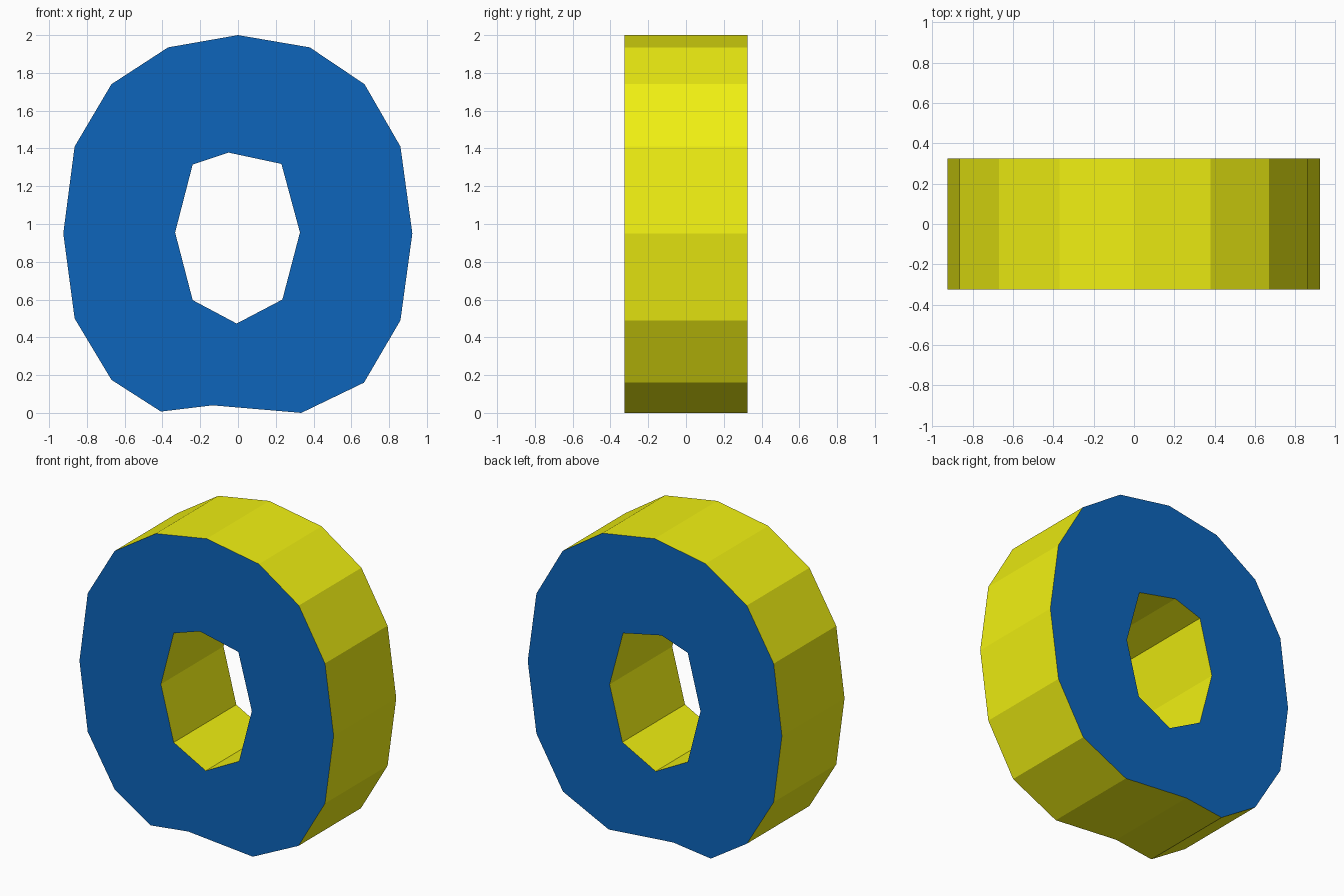
import bpy, bmesh
from mathutils import Vector

if "Cube" in bpy.data.objects:
    bpy.data.objects.remove(bpy.data.objects["Cube"])

HALF_DEPTH = 0.325

# Front outlines as (x, z), clockwise from the top
OUTER = [(0, 2), (0.38, 1.935), (0.67, 1.74), (0.86, 1.41), (0.923, 0.95),
         (0.86, 0.49), (0.667, 0.16), (0.335, 0), (-0.135, 0.04), (-0.408, 0.007),
         (-0.67, 0.175), (-0.865, 0.50), (-0.925, 0.95), (-0.865, 1.41),
         (-0.67, 1.74), (-0.37, 1.935)]
HOLE = [(-0.05, 1.378), (0.23, 1.318), (0.328, 0.955), (0.235, 0.60),
        (-0.007, 0.473), (-0.24, 0.597), (-0.333, 0.955), (-0.24, 1.315)]


def material(name, color):
    mat = bpy.data.materials.new(name)
    mat.diffuse_color = (*color, 1)
    mat.use_nodes = True
    mat.node_tree.nodes["Principled BSDF"].inputs["Base Color"].default_value = mat.diffuse_color
    return mat


def add_loop(bm, points):
    verts = [bm.verts.new((x, -HALF_DEPTH, z)) for x, z in points]
    return [bm.edges.new((v, verts[(i + 1) % len(verts)])) for i, v in enumerate(verts)]


# Ring: fill between the two outlines, then extrude front to back
bm = bmesh.new()
edges = add_loop(bm, OUTER) + add_loop(bm, HOLE)
bmesh.ops.triangle_fill(bm, edges=edges, use_beauty=True, normal=Vector((0, -1, 0)))
result = bmesh.ops.extrude_face_region(bm, geom=bm.faces[:], use_keep_orig=True)
back = [g for g in result["geom"] if isinstance(g, bmesh.types.BMVert)]
bmesh.ops.translate(bm, verts=back, vec=(0, 2 * HALF_DEPTH, 0))
bmesh.ops.recalc_face_normals(bm, faces=bm.faces[:])

# Blue front and back, yellow rim and hole walls
for face in bm.faces:
    face.material_index = 0 if abs(face.normal.y) > 0.5 else 1

mesh = bpy.data.meshes.new("ring")
bm.to_mesh(mesh)
bm.free()
mesh.materials.append(material("blue_face", (0.004, 0.13, 0.5)))
mesh.materials.append(material("yellow_rim", (0.87, 0.87, 0.006)))
bpy.context.collection.objects.link(bpy.data.objects.new("ring", mesh))
